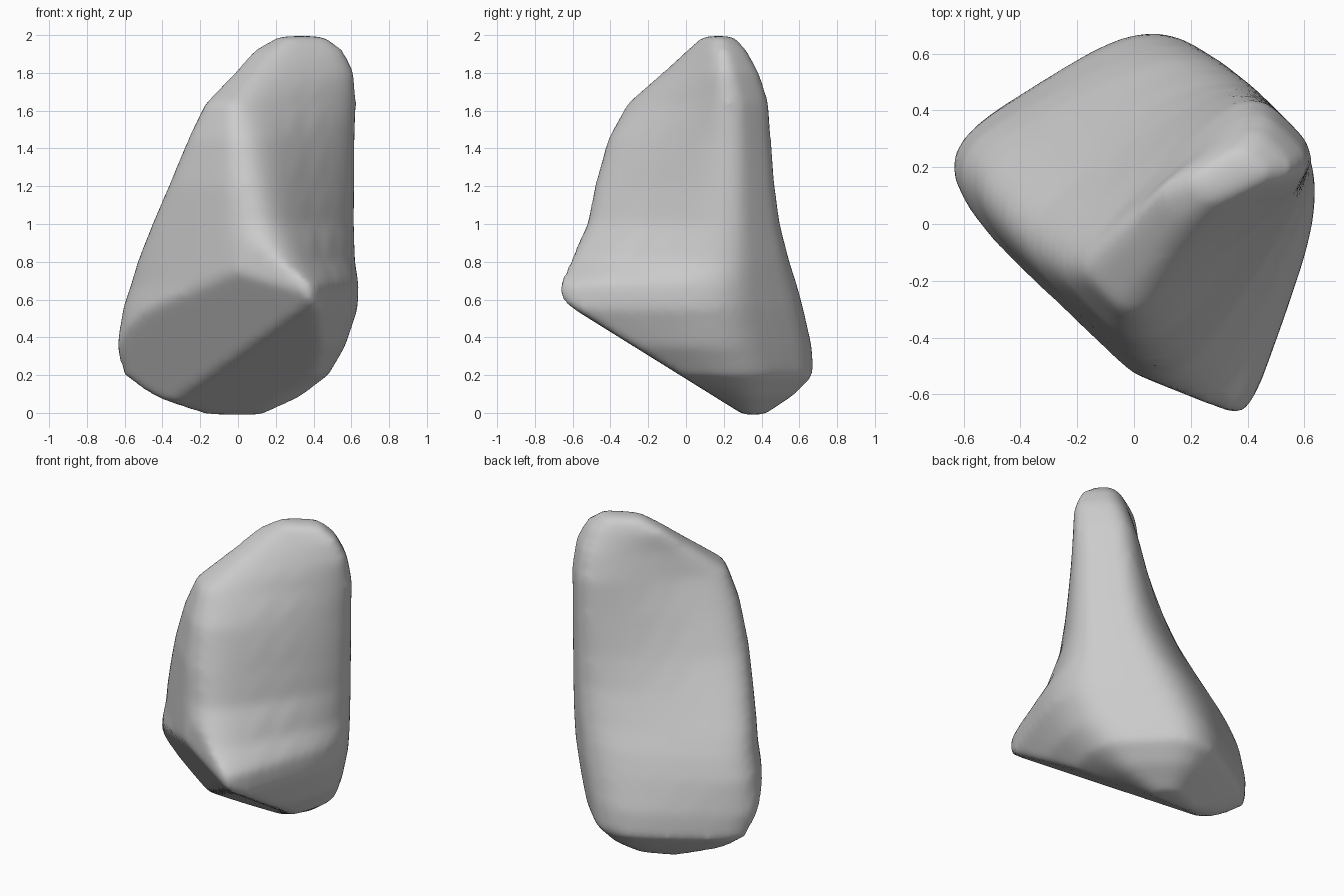
import bpy, bmesh, math
from mathutils import Matrix, Vector

cube = bpy.data.objects.get("Cube")
if cube:
    bpy.data.objects.remove(cube, do_unlink=True)

SIDES = 48
ROUNDING = 2 / 4       # exponent of the rounded-box cross-sections

# Cross-sections of the slab, turned 45 degrees later:
# height, near end, far end, front face (near, far), back face (near, far)
SECTIONS = [
    (-0.01, 0.10, 0.34, 0.17, 0.13, 0.38, 0.27),
    (0.09, -0.20, 0.49, 0.00, -0.08, 0.55, 0.39),
    (0.20, -0.36, 0.59, -0.57, -0.19, 0.70, 0.48),
    (0.35, -0.41, 0.61, -0.75, -0.30, 0.71, 0.46),
    (0.55, -0.40, 0.63, -0.87, -0.37, 0.69, 0.37),
    (0.68, -0.385, 0.635, -0.86, -0.37, 0.64, 0.31),
    (0.80, -0.38, 0.64, -0.70, -0.34, 0.58, 0.24),
    (1.00, -0.37, 0.64, -0.54, -0.33, 0.45, 0.16),
    (1.20, -0.36, 0.64, -0.47, -0.33, 0.31, 0.12),
    (1.45, -0.32, 0.64, -0.38, -0.33, 0.17, 0.09),
    (1.64, -0.255, 0.64, -0.26, -0.34, 0.07, 0.07),
    (1.80, -0.04, 0.61, -0.19, -0.34, 0.05, 0.01),
    (1.92, 0.12, 0.55, -0.15, -0.30, 0.05, -0.05),
    (1.995, 0.25, 0.46, -0.15, -0.22, -0.02, -0.07),
]

# Flat cuts: point on the plane, direction of the kept side
CUTS = [
    ((0, 0, 0.18), (0.44, 0.44, 1)),         # main slope of the underside
    ((0, 0, 0.03), (1.55, 0.36, 1)),         # steeper near edge of the underside
    ((-0.37, -0.38, 0), (0.92, 0.39, 0)),    # worn corner of the front foot
]


def soft(value):
    return math.copysign(abs(value) ** ROUNDING, value)


def ring(bm, z, u0, u1, front0, front1, back0, back1):
    verts = []
    for i in range(SIDES):
        angle = math.tau * i / SIDES
        t = (soft(math.cos(angle)) + 1) / 2
        s = (soft(math.sin(angle)) + 1) / 2
        front = front0 + (front1 - front0) * t
        back = back0 + (back1 - back0) * t
        verts.append(bm.verts.new((u0 + (u1 - u0) * t, front + (back - front) * s, z)))
    return verts


# Loft the stone body
bm = bmesh.new()
rings = [ring(bm, *section) for section in SECTIONS]
for low, high in zip(rings, rings[1:]):
    for i in range(SIDES):
        j = (i + 1) % SIDES
        bm.faces.new((low[i], low[j], high[j], high[i]))
bm.faces.new(rings[0][::-1])
bm.faces.new(rings[-1])

# Slice off the slanted underside and the worn corner
for point, normal in CUTS:
    bmesh.ops.bisect_plane(bm, geom=bm.verts[:] + bm.edges[:] + bm.faces[:],
                           plane_co=point, plane_no=Vector(normal).normalized(),
                           clear_inner=True)
    bmesh.ops.holes_fill(bm, edges=[e for e in bm.edges if e.is_boundary], sides=0)
bmesh.ops.transform(bm, matrix=Matrix.Rotation(math.radians(45), 4, "Z"), verts=bm.verts)
bmesh.ops.recalc_face_normals(bm, faces=bm.faces)
mesh = bpy.data.meshes.new("stone_body")
bm.to_mesh(mesh)
bm.free()
stone = bpy.data.objects.new("stone_body", mesh)
bpy.context.scene.collection.objects.link(stone)

# Plain grey stone
grey = bpy.data.materials.new("stone_grey")
grey.use_nodes = True
colour = (0.6, 0.6, 0.6, 1)
grey.diffuse_color = colour
grey.node_tree.nodes["Principled BSDF"].inputs["Base Color"].default_value = colour
mesh.materials.append(grey)

# Even out the surface and wear down the edges
remesh = stone.modifiers.new("even_surface", "REMESH")
remesh.mode = "VOXEL"
remesh.voxel_size = 0.025
remesh.use_smooth_shade = True
smooth = stone.modifiers.new("worn_edges", "SMOOTH")
smooth.factor = 0.5
smooth.iterations = 10
